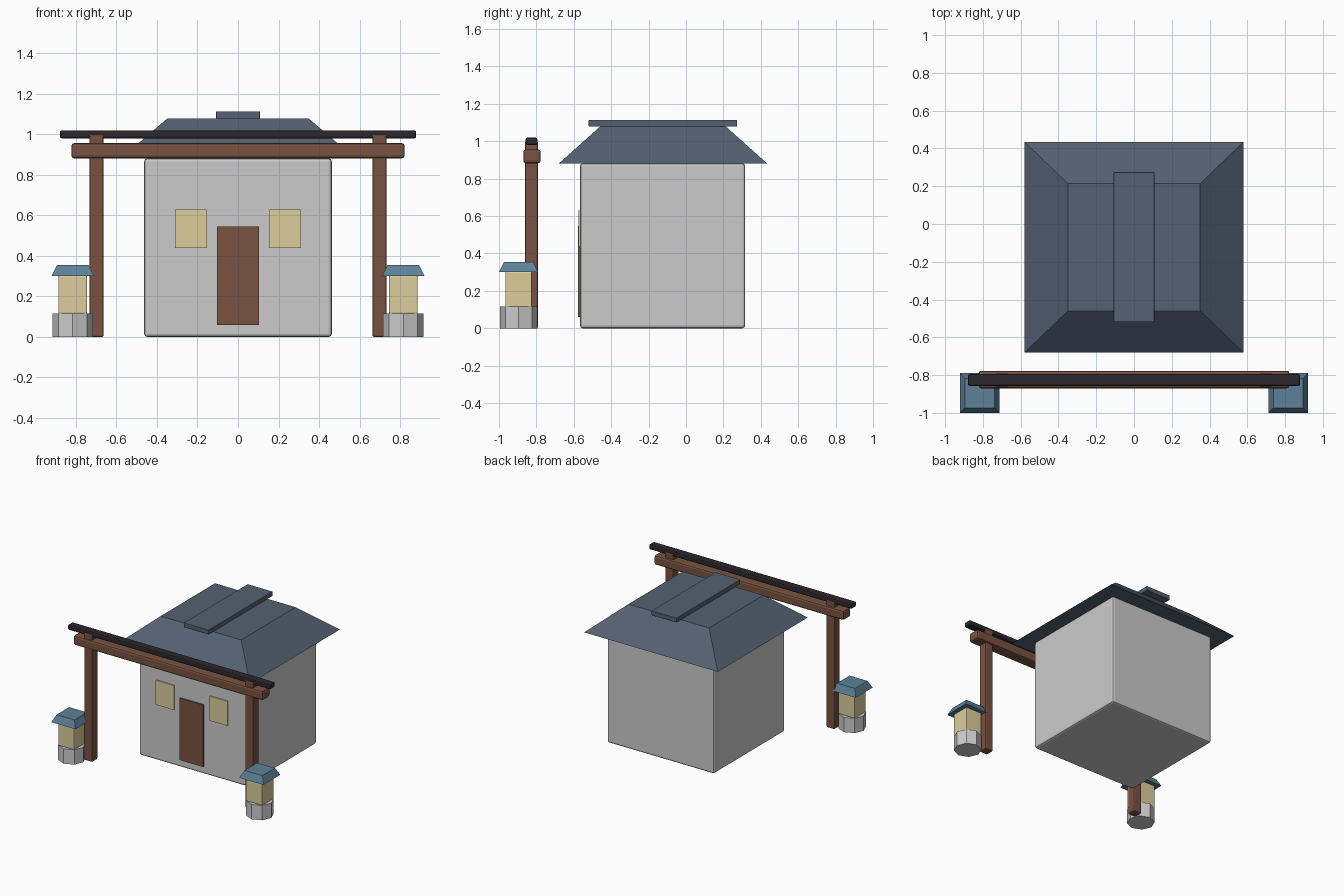
import bpy
import bmesh
from mathutils import Vector

if "Cube" in bpy.data.objects:
    bpy.data.objects.remove(bpy.data.objects["Cube"])


def material(name, rgb):
    m = bpy.data.materials.new(name)
    m.diffuse_color = (*rgb, 1)
    m.use_nodes = True
    m.node_tree.nodes["Principled BSDF"].inputs["Base Color"].default_value = m.diffuse_color
    return m


WOOD = material("wood", (0.19, 0.085, 0.052))
DARK = material("dark_cap", (0.025, 0.02, 0.025))
SLATE = material("slate", (0.09, 0.12, 0.17))
BLUE = material("lantern_blue", (0.11, 0.22, 0.31))
GLOW = material("warm_paper", (0.72, 0.61, 0.34))


def finish(name, bm, mat, bevel=0):
    bmesh.ops.recalc_face_normals(bm, faces=bm.faces)
    mesh = bpy.data.meshes.new(name)
    bm.to_mesh(mesh)
    bm.free()
    ob = bpy.data.objects.new(name, mesh)
    bpy.context.collection.objects.link(ob)
    if mat:
        mesh.materials.append(mat)
    if bevel:
        mod = ob.modifiers.new("bevel", 'BEVEL')
        mod.width = bevel
        mod.segments = 2
    return ob


def box(name, lo, hi, mat=None, bevel=0):
    lo, hi = Vector(lo), Vector(hi)
    bm = bmesh.new()
    bmesh.ops.create_cube(bm, size=1)
    bmesh.ops.scale(bm, vec=hi - lo, verts=bm.verts)
    bmesh.ops.translate(bm, vec=(lo + hi) / 2, verts=bm.verts)
    return finish(name, bm, mat, bevel)


def hip_roof(name, centre, base, top, z0, z1, mat):
    """Truncated pyramid; base and top are half sizes."""
    bm = bmesh.new()
    bmesh.ops.create_cube(bm, size=2)
    for v in bm.verts:
        half = top if v.co.z > 0 else base
        v.co = (centre[0] + v.co.x * half[0], centre[1] + v.co.y * half[1],
                z1 if v.co.z > 0 else z0)
    return finish(name, bm, mat)


# House
box("house_walls", (-0.463, -0.567, 0), (0.463, 0.316, 0.882), None, 0.015)
hip_roof("house_roof", (0, -0.123), (0.58, 0.558), (0.35, 0.337), 0.88, 1.078, SLATE)
box("roof_ridge", (-0.108, -0.52, 1.078), (0.108, 0.274, 1.114), SLATE, 0.003)
box("door", (-0.103, -0.578, 0.06), (0.103, -0.56, 0.546), WOOD)

# Gate beams
box("gate_beam", (-0.823, -0.87, 0.882), (0.823, -0.777, 0.957), WOOD, 0.014)
box("gate_cap", (-0.88, -0.857, 0.98), (0.88, -0.795, 1.02), DARK, 0.01)

# Mirrored parts: windows, gate posts, lanterns
for side, s in (("left", -1), ("right", 1)):
    def pair(name, x, w, y, z, mat, bevel=0):
        box(f"{side}_{name}", (s * x - w / 2, y[0], z[0]), (s * x + w / 2, y[1], z[1]), mat, bevel)

    pair("window", 0.233, 0.158, (-0.576, -0.56), (0.438, 0.63), GLOW)
    pair("gate_post", 0.699, 0.07, (-0.861, -0.791), (0, 1.0), WOOD, 0.008)

    # Lantern: octagonal base, paper box, small hipped roof
    cx, cy = s * 0.816, -0.895
    bm = bmesh.new()
    bmesh.ops.create_cone(bm, cap_ends=True, segments=8, radius1=0.1, radius2=0.1, depth=0.116)
    bmesh.ops.translate(bm, vec=(cx, cy, 0.058), verts=bm.verts)
    finish(f"{side}_lantern_base", bm, None)
    pair("lantern_light", 0.816, 0.142, (cy - 0.071, cy + 0.071), (0.114, 0.302), GLOW, 0.006)
    hip_roof(f"{side}_lantern_roof", (cx, cy), (0.105, 0.105), (0.078, 0.078), 0.3, 0.355, BLUE)
